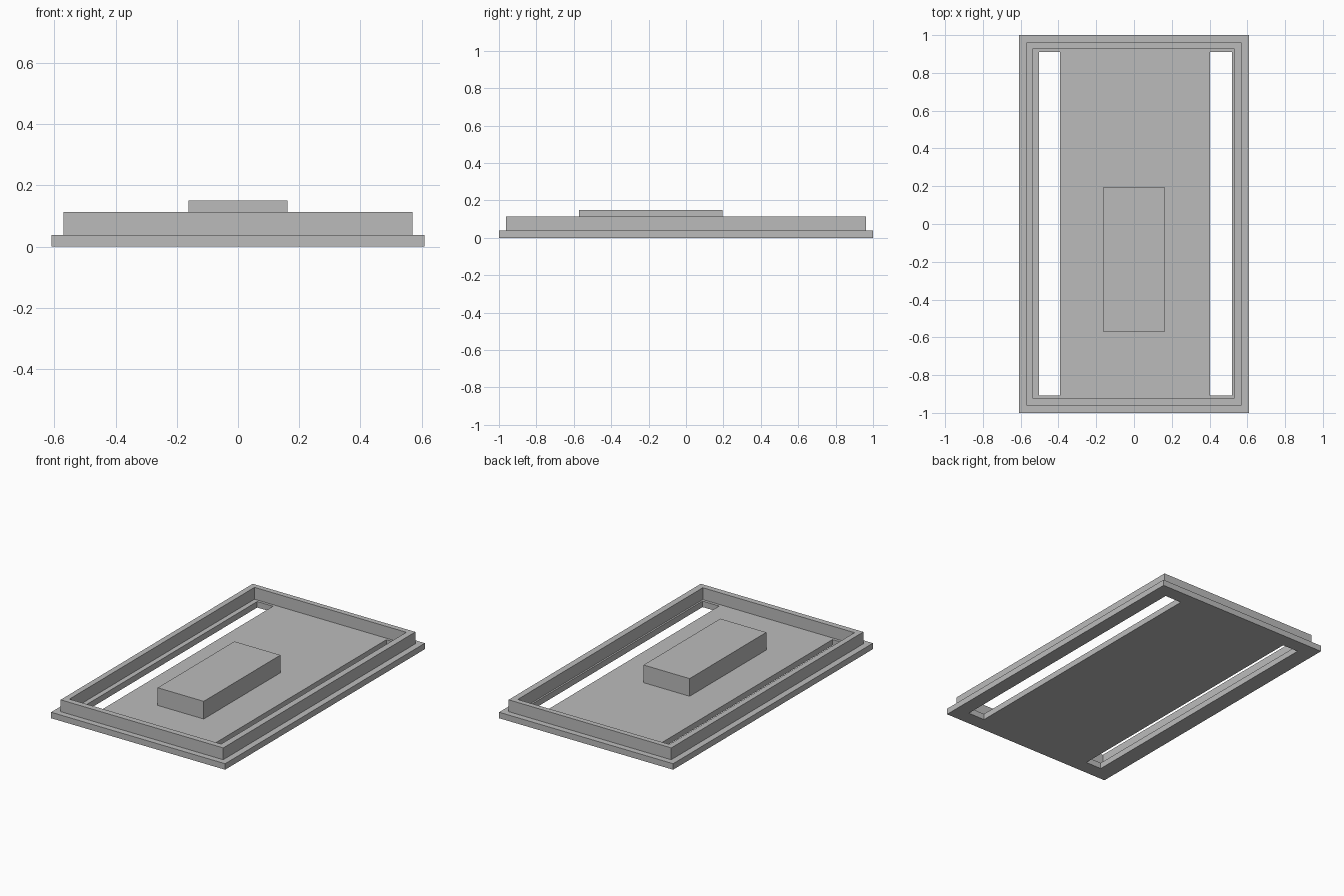
import bpy
import bmesh

cube = bpy.data.objects.get("Cube")
if cube:
    bpy.data.objects.remove(cube, do_unlink=True)

# Single plain grey finish
GREY = (0.5, 0.5, 0.5, 1.0)
grey = bpy.data.materials.new("plain grey")
grey.use_nodes = True
grey.diffuse_color = GREY
grey.node_tree.nodes["Principled BSDF"].inputs["Base Color"].default_value = GREY


def slab(name, xs, ys, bottom, top, holes=()):
    """Extruded sheet divided at xs and ys, with the (column, row) cells in holes left open."""
    bm = bmesh.new()
    grid = [[bm.verts.new((x, y, bottom)) for y in ys] for x in xs]
    for i in range(len(xs) - 1):
        for j in range(len(ys) - 1):
            if (i, j) not in holes:
                bm.faces.new((grid[i][j], grid[i + 1][j],
                              grid[i + 1][j + 1], grid[i][j + 1]))
    sheet = bm.faces[:]
    raised = bmesh.ops.extrude_face_region(bm, geom=sheet, use_keep_orig=True)
    verts = [g for g in raised["geom"] if isinstance(g, bmesh.types.BMVert)]
    bmesh.ops.translate(bm, verts=verts, vec=(0, 0, top - bottom))
    bmesh.ops.recalc_face_normals(bm, faces=bm.faces[:])
    mesh = bpy.data.meshes.new(name)
    bm.to_mesh(mesh)
    bm.free()
    mesh.materials.append(grey)
    obj = bpy.data.objects.new(name, mesh)
    bpy.context.collection.objects.link(obj)
    return obj


PLATE_TOP = 0.038
RIM_TOP = 0.113
BLOCK_TOP = 0.15

# Base plate with a long slot along each side
slab("base_plate", (-0.61, -0.503, -0.392, 0.402, 0.519, 0.61),
     (-1, -0.907, 0.911, 1), 0, PLATE_TOP, holes={(1, 1), (3, 1)})

# Raised rim, open in the middle
slab("rim", (-0.57, -0.534, 0.53, 0.57), (-0.962, -0.925, 0.928, 0.962),
     PLATE_TOP, RIM_TOP, holes={(1, 1)})

# Raised block, set towards the front
slab("centre_block", (-0.162, 0.161), (-0.573, 0.195), PLATE_TOP, BLOCK_TOP)
